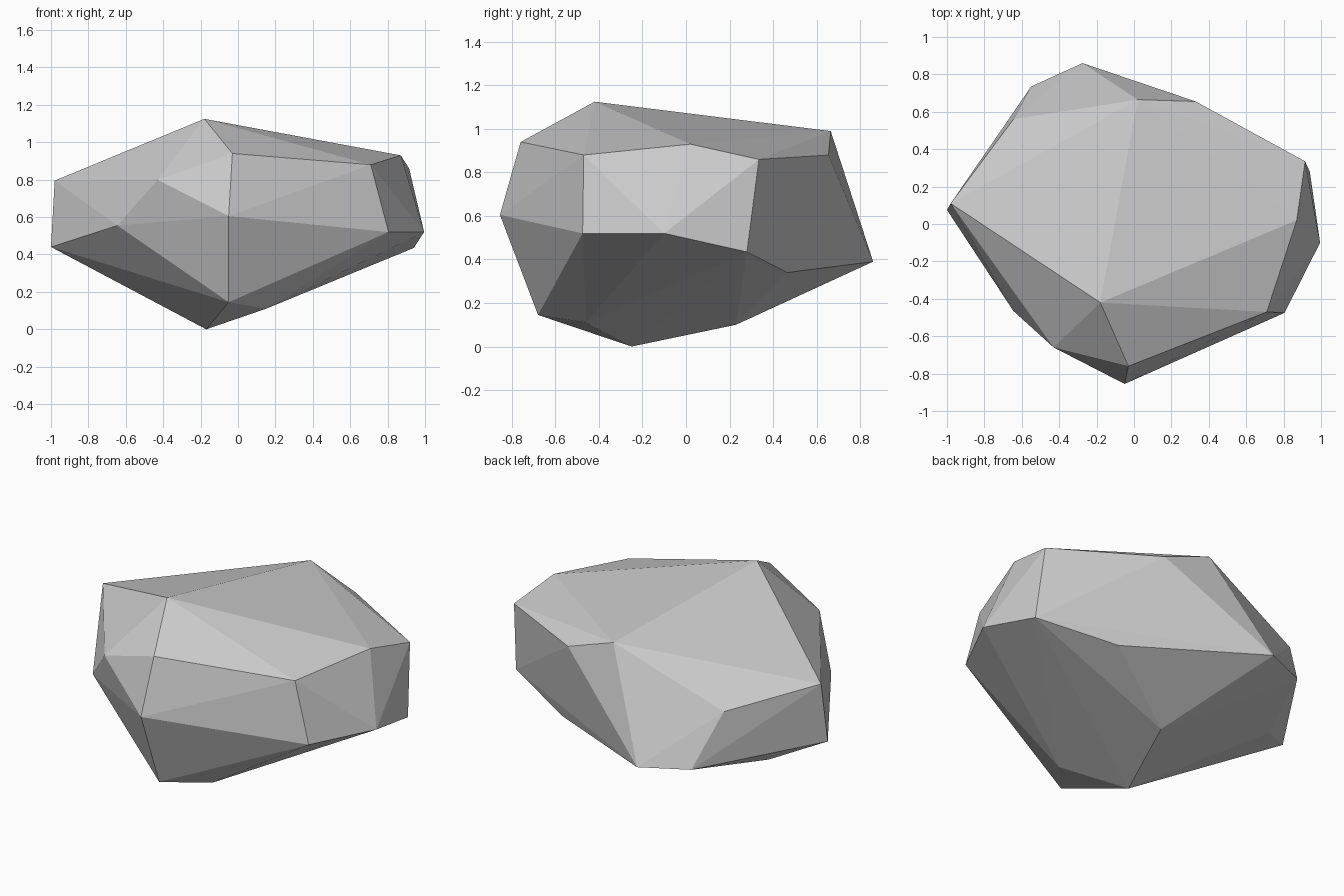
import bpy
import bmesh

# Remove the default object
default_cube = bpy.data.objects.get("Cube")
if default_cube:
    bpy.data.objects.remove(default_cube, do_unlink=True)


def make_material(name, colour):
    """One flat colour for viewport and render."""
    material = bpy.data.materials.new(name)
    material.use_nodes = True
    material.diffuse_color = colour
    shader = material.node_tree.nodes["Principled BSDF"]
    shader.inputs["Base Color"].default_value = colour
    shader.inputs["Roughness"].default_value = 0.9
    return material


# Corner points of the boulder, grouped from the ground up
underside = [(-.17, -.25, 0), (-.05, -.68, .145), (.15, -.46, .11), (0, .23, .1)]
lower_rim = [
    (-1, .075, .44), (-.645, -.465, .555), (-.05, -.855, .605),
    (.805, -.475, .52), (.995, -.1, .52), (.94, .28, .435),
    (.5, .465, .34), (-.275, .86, .39), (-.55, .735, .4), (-.74, .27, .335),
]
upper_rim = [
    (-.98, .11, .795), (-.43, -.66, .8), (-.03, -.76, .94),
    (.71, -.47, .88), (.87, .02, .93), (.915, .335, .86),
    (.33, .655, .88), (-.645, .56, .71),
]
crown = [(-.18, -.42, 1.125), (.02, .665, .99)]


def build_faceted_stone(name, corners, material):
    """Wrap flat facets tightly around a set of corner points."""
    bm = bmesh.new()
    for corner in corners:
        bm.verts.new(corner)
    hull = bmesh.ops.convex_hull(bm, input=bm.verts[:])
    loose = [v for v in hull["geom_interior"] if isinstance(v, bmesh.types.BMVert)]
    if loose:
        bmesh.ops.delete(bm, geom=loose, context="VERTS")
    bmesh.ops.recalc_face_normals(bm, faces=bm.faces[:])
    for face in bm.faces:
        face.smooth = False
    mesh = bpy.data.meshes.new(name)
    bm.to_mesh(mesh)
    bm.free()
    mesh.materials.append(material)
    stone = bpy.data.objects.new(name, mesh)
    bpy.context.collection.objects.link(stone)
    return stone


# Boulder
stone_grey = make_material("stone grey", (.6, .6, .6, 1))
build_faceted_stone("boulder", underside + lower_rim + upper_rim + crown, stone_grey)
